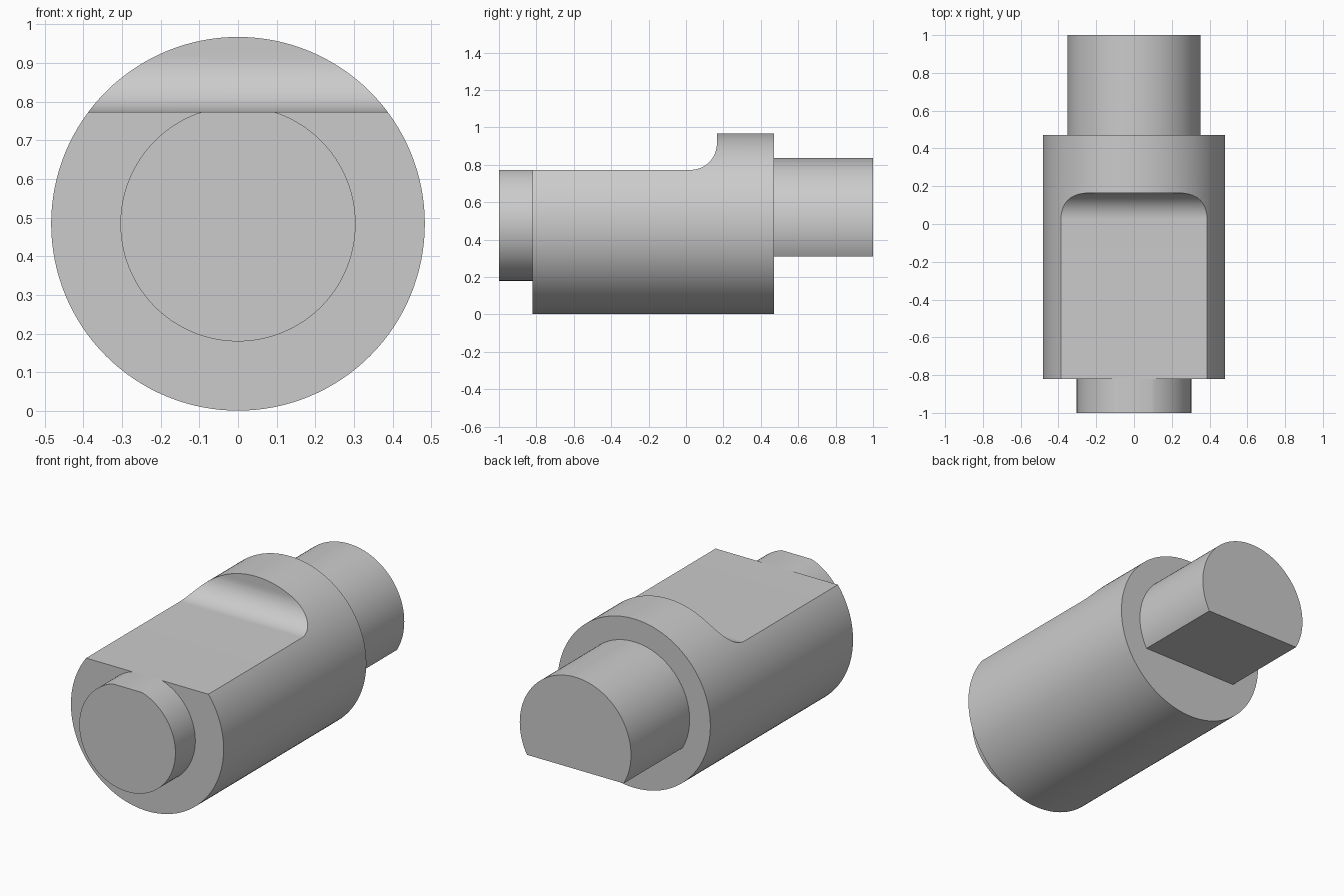
import bpy, bmesh, math

if "Cube" in bpy.data.objects:
    bpy.data.objects.remove(bpy.data.objects["Cube"], do_unlink=True)

AXIS_Z = 0.484      # height of the shaft axis
SHOULDER = 0.47     # back end of the body
FRONT = -0.82       # front end of the body
FLAT_Z = 0.773      # height of the upper flat

steel = bpy.data.materials.new("grey_steel")
steel.use_nodes = True
steel.diffuse_color = (0.6, 0.6, 0.6, 1)
steel.node_tree.nodes["Principled BSDF"].inputs["Base Color"].default_value = (0.6, 0.6, 0.6, 1)


def prism(name, outline, start, end, to_3d):
    """Extrude a closed 2D outline along the axis chosen by to_3d."""
    bm = bmesh.new()
    rings = [[bm.verts.new(to_3d(u, v, w)) for u, v in outline] for w in (start, end)]
    for ring in rings:
        bm.faces.new(ring)
    n = len(outline)
    for i in range(n):
        j = (i + 1) % n
        bm.faces.new((rings[0][i], rings[0][j], rings[1][j], rings[1][i]))
    bmesh.ops.recalc_face_normals(bm, faces=bm.faces)
    mesh = bpy.data.meshes.new(name)
    bm.to_mesh(mesh)
    bm.free()
    obj = bpy.data.objects.new(name, mesh)
    bpy.context.collection.objects.link(obj)
    mesh.materials.append(steel)
    return obj


def arc(cu, cv, radius, start, end, steps):
    angles = [start + (end - start) * i / steps for i in range(steps + 1)]
    return [(cu + radius * math.cos(a), cv + radius * math.sin(a)) for a in angles]


def shaft(name, radius, y0, y1, flat_offset=None, side=1):
    """Round shaft along y, optionally with one flat above (1) or below (-1)."""
    half = math.acos(flat_offset / radius) if flat_offset else 0
    mid = side * math.pi / 2
    outline = arc(0, AXIS_Z, radius, mid + half, mid + 2 * math.pi - half, 128)
    if not flat_offset:
        outline.pop()
    return prism(name, outline, y0, y1, lambda u, v, w: (u, w, v))


def activate(obj):
    bpy.ops.object.select_all(action='DESELECT')
    obj.select_set(True)
    bpy.context.view_layer.objects.active = obj


# Main body, front spigot and rear drive end
body = shaft("body", 0.483, FRONT, SHOULDER)
spigot = shaft("front_spigot", 0.304, -1, FRONT, FLAT_Z - AXIS_Z, 1)
drive = shaft("rear_drive_end", 0.352, SHOULDER, 1, AXIS_Z - 0.31, -1)

# Flat on the body, ending in a rounded fillet and an upright wall
wall_y, fillet = 0.165, 0.14
profile = [(-1.2, 1.2), (-1.2, FLAT_Z)]
profile += arc(wall_y - fillet, FLAT_Z + fillet, fillet, -math.pi / 2, 0, 24)
profile.append((wall_y, 1.2))
cutter = prism("flat_cutter", profile, -1, 1, lambda u, v, w: (w, u, v))
cutter.hide_render = True
cut = body.modifiers.new("flat", 'BOOLEAN')
cut.operation = 'DIFFERENCE'
cut.solver = 'EXACT'
cut.object = cutter
activate(body)
bpy.ops.object.modifier_apply(modifier=cut.name)
bpy.data.objects.remove(cutter, do_unlink=True)

# Smooth round surfaces, crisp machined edges
for part in (body, spigot, drive):
    activate(part)
    bpy.ops.object.shade_smooth_by_angle(angle=math.radians(20))
